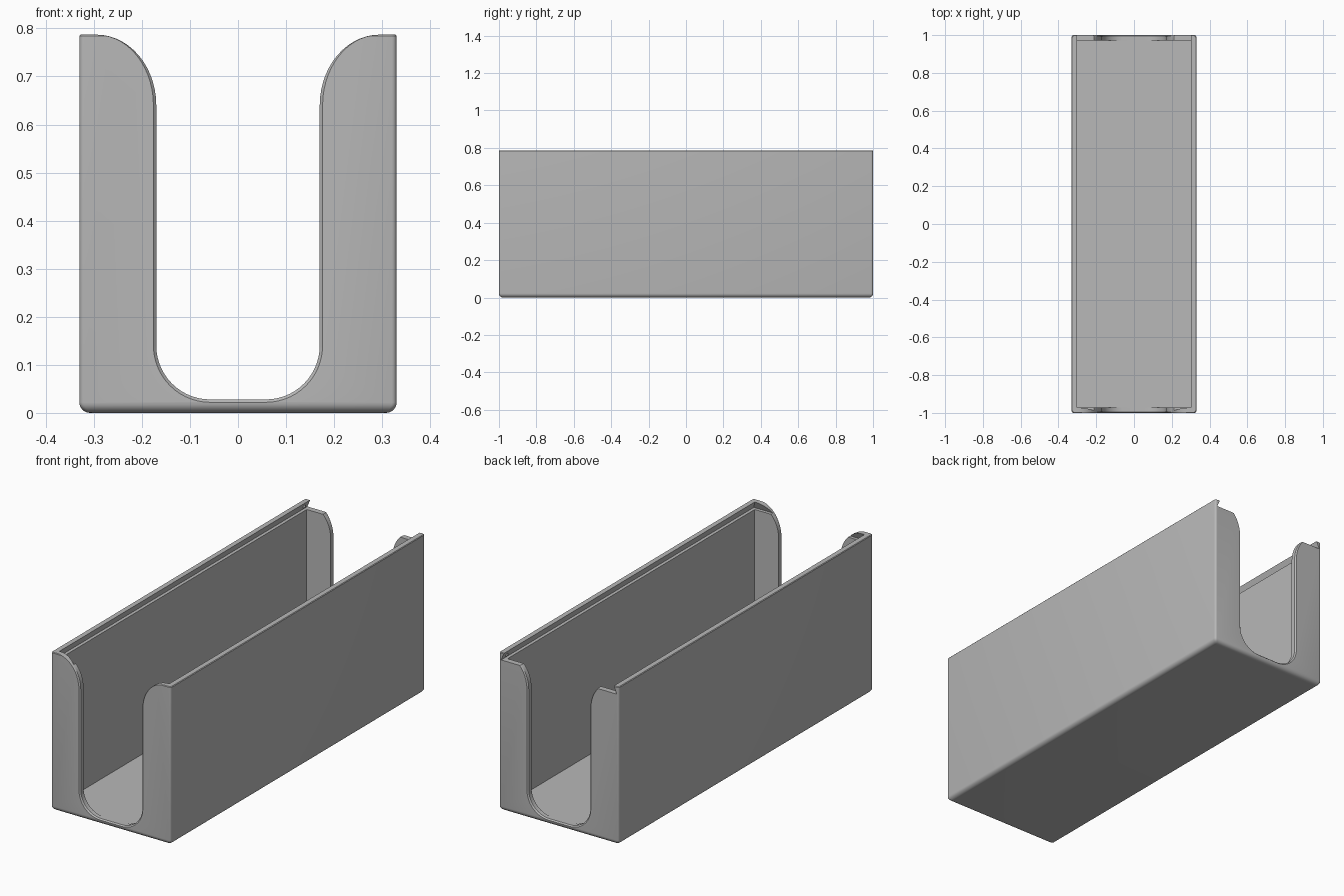
import bpy
import bmesh
from math import sin, cos, pi

if "Cube" in bpy.data.objects:
    bpy.data.objects.remove(bpy.data.objects["Cube"], do_unlink=True)

W, L, H = 0.33, 1.0, 0.787       # half width, half length, height
WALL, FLOOR = 0.028, 0.026
LEDGE = 0.75                     # bottom of the lid groove

grey = bpy.data.materials.new("light grey plastic")
grey.use_nodes = True
grey.diffuse_color = (0.48, 0.48, 0.48, 1)
grey.node_tree.nodes["Principled BSDF"].inputs["Base Color"].default_value = grey.diffuse_color


def loft(name, sections):
    """Closed solid through matching rings of points."""
    bm = bmesh.new()
    rings = [[bm.verts.new(p) for p in ring] for ring in sections]
    n = len(rings[0])
    for a, b in zip(rings, rings[1:]):
        for i in range(n):
            j = (i + 1) % n
            bm.faces.new((a[i], a[j], b[j], b[i]))
    bm.faces.new(rings[0])
    bm.faces.new(rings[-1])
    bmesh.ops.recalc_face_normals(bm, faces=bm.faces)
    mesh = bpy.data.meshes.new(name)
    bm.to_mesh(mesh)
    bm.free()
    mesh.materials.append(grey)
    obj = bpy.data.objects.new(name, mesh)
    bpy.context.collection.objects.link(obj)
    return obj


def rounded_rect(inset, z, r=0.01, steps=4):
    ring = []
    for k, (sx, sy) in enumerate([(1, 1), (-1, 1), (-1, -1), (1, -1)]):
        for i in range(steps + 1):
            a = (k + i / steps) * pi / 2
            ring.append((sx * (W - inset - r) + r * cos(a),
                         sy * (L - inset - r) + r * sin(a), z))
    return ring


def rect(x, y0, y1, z):
    return [(-x, y0, z), (x, y0, z), (x, y1, z), (-x, y1, z)]


def opening(y, d, steps=14):
    """U-shaped opening with flared top, grown by d."""
    half, bottom, r = 0.17, 0.028, 0.112
    top_x, top_z = 0.295, 0.64
    right = []
    for i in range(steps + 1):                     # lower corner
        a = i / steps * pi / 2
        right.append((half - r + (r + d) * sin(a), bottom + r - (r + d) * cos(a)))
    for i in range(steps + 1):                     # flared upper corner
        a = i / steps * pi / 2
        right.append((top_x - (top_x - half - d) * cos(a), top_z + (H - top_z) * sin(a)))
    right.append((top_x, H + 0.05))
    return [(x, y, z) for x, z in right] + [(-x, y, z) for x, z in reversed(right)]


def cut(body, cutter):
    mod = body.modifiers.new("cut", "BOOLEAN")
    mod.operation = "DIFFERENCE"
    mod.solver = "EXACT"
    mod.object = cutter
    bpy.context.view_layer.objects.active = body
    bpy.ops.object.modifier_apply(modifier=mod.name)
    bpy.data.objects.remove(cutter, do_unlink=True)


# outer shell with rounded bottom edge
R = 0.022
arc = [i / 6 * pi / 2 for i in range(7)]
tray = loft("tray", [rounded_rect(R * (1 - sin(a)), R * (1 - cos(a))) for a in arc]
            + [rounded_rect(0, H - 0.003), rounded_rect(0.003, H)])

# inner space
x, y = W - WALL, L - WALL
cut(tray, loft("inner_space", [rect(x, -y, y, FLOOR), rect(x, -y, y, 1)]))

# undercut sliding lid groove, open at the back and stopped at the front
cut(tray, loft("lid_groove", [rect(0.318, -0.988, 1.1, LEDGE),
                              rect(0.302, -0.972, 1.1, H + 0.001),
                              rect(0.302, -0.972, 1.1, H + 0.05)]))

# hand openings in both ends, with softened outer rims
F = 0.006
for s in (-1, 1):
    rings = [opening(s * 1.02, F)]
    rings += [opening(s * (1 - F * sin(a)), F * (1 - sin(a)) if a == 0 else F * (1 - cos(pi / 2 - a)))
              for a in arc[::2]]
    rings.append(opening(s * 0.965, 0))
    cut(tray, loft("end_opening", rings))

# small lid detents near the back of each groove
for s in (-1, 1):
    bpy.ops.mesh.primitive_uv_sphere_add(segments=12, ring_count=8, radius=0.009,
                                         location=(s * 0.314, 0.965, 0.765))
    detent = bpy.context.object
    detent.name = "lid_detent"
    detent.data.materials.append(grey)

for obj in bpy.context.view_layer.objects:
    obj.select_set(obj.type == "MESH" and obj.name.startswith(("tray", "lid_detent")))
bpy.context.view_layer.objects.active = tray
bpy.ops.object.shade_smooth_by_angle(angle=pi / 6)
